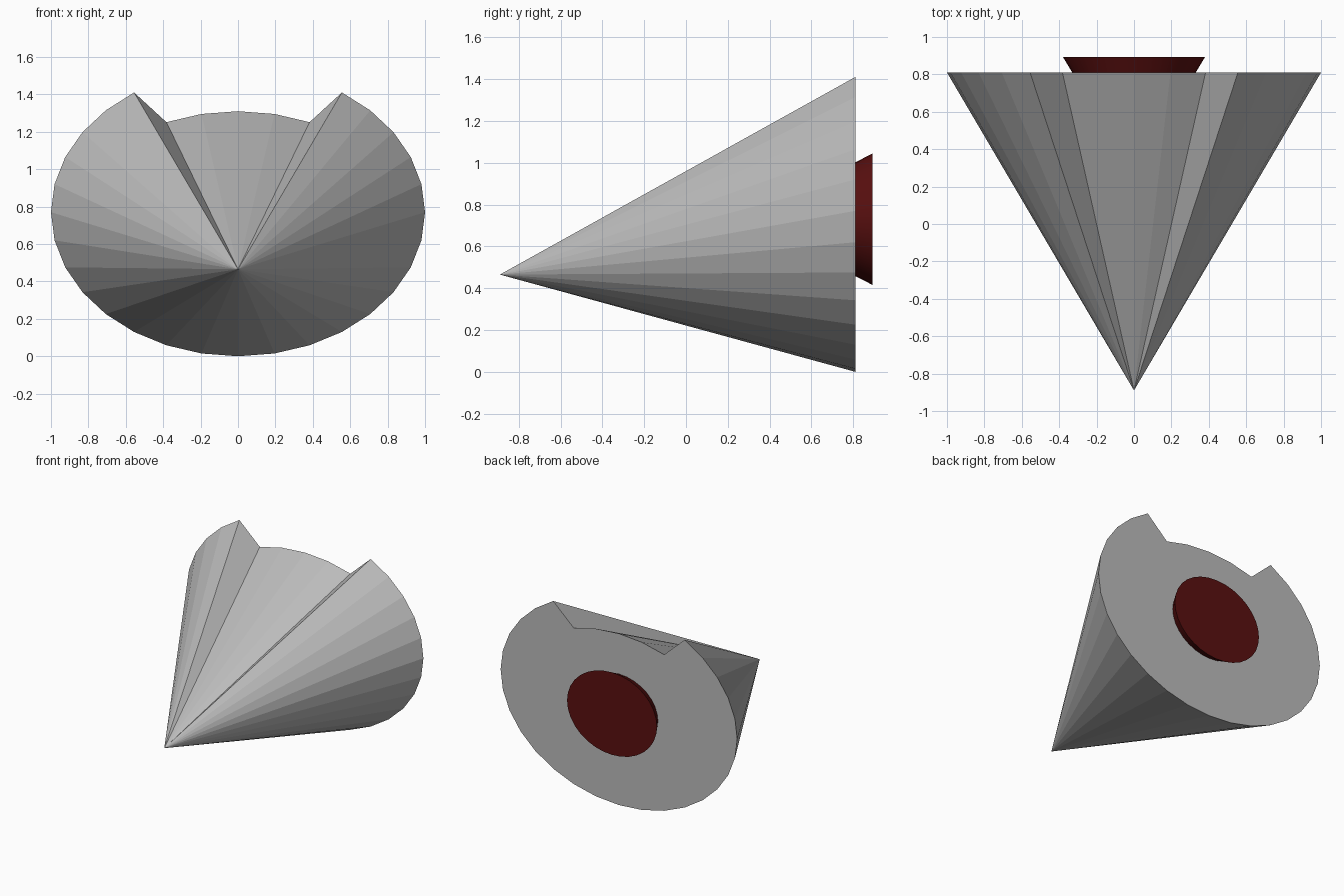
import bpy, bmesh
from math import sin, cos, pi

cube = bpy.data.objects.get("Cube")
if cube:
    bpy.data.objects.remove(cube, do_unlink=True)

SIDES = 32


def material(name, colour):
    mat = bpy.data.materials.new(name)
    mat.use_nodes = True
    mat.diffuse_color = colour
    node = mat.node_tree.nodes["Principled BSDF"]
    node.inputs["Base Color"].default_value = colour
    return mat


def add_object(name, bm, mat):
    bmesh.ops.recalc_face_normals(bm, faces=bm.faces)
    mesh = bpy.data.meshes.new(name)
    bm.to_mesh(mesh)
    bm.free()
    mesh.materials.append(mat)
    obj = bpy.data.objects.new(name, mesh)
    bpy.context.collection.objects.link(obj)
    return obj


def ring(bm, y, z, rx, rz, sides=SIDES):
    angles = [2 * pi * i / sides for i in range(sides)]
    return [bm.verts.new((rx * sin(a), y, z + rz * cos(a))) for a in angles]


grey = material("hull grey", (0.5, 0.5, 0.5, 1))
red = material("engine dark red", (0.1, 0.005, 0.005, 1))

# Hull: flattened cone with a sunken panel along the top
bm = bmesh.new()
rim = ring(bm, 0.81, 0.77, 1.0, 0.77)
for i in range(-2, 3):
    rim[i].co.z -= 0.23
nose = bm.verts.new((0, -0.89, 0.465))
for i in range(SIDES):
    bm.faces.new((rim[i - 1], rim[i], nose))
bm.faces.new(rim)
add_object("hull", bm, grey)

# Engine: flared oval nozzle on the back
bm = bmesh.new()
inner = ring(bm, 0.81, 0.73, 0.33, 0.272)
outer = ring(bm, 0.893, 0.73, 0.38, 0.315)
for i in range(SIDES):
    bm.faces.new((inner[i - 1], inner[i], outer[i], outer[i - 1]))
bm.faces.new(inner)
bm.faces.new(outer)
engine = add_object("engine_nozzle", bm, red)

bpy.context.view_layer.objects.active = engine
engine.select_set(True)
bpy.ops.object.shade_smooth_by_angle(angle=pi / 6)
